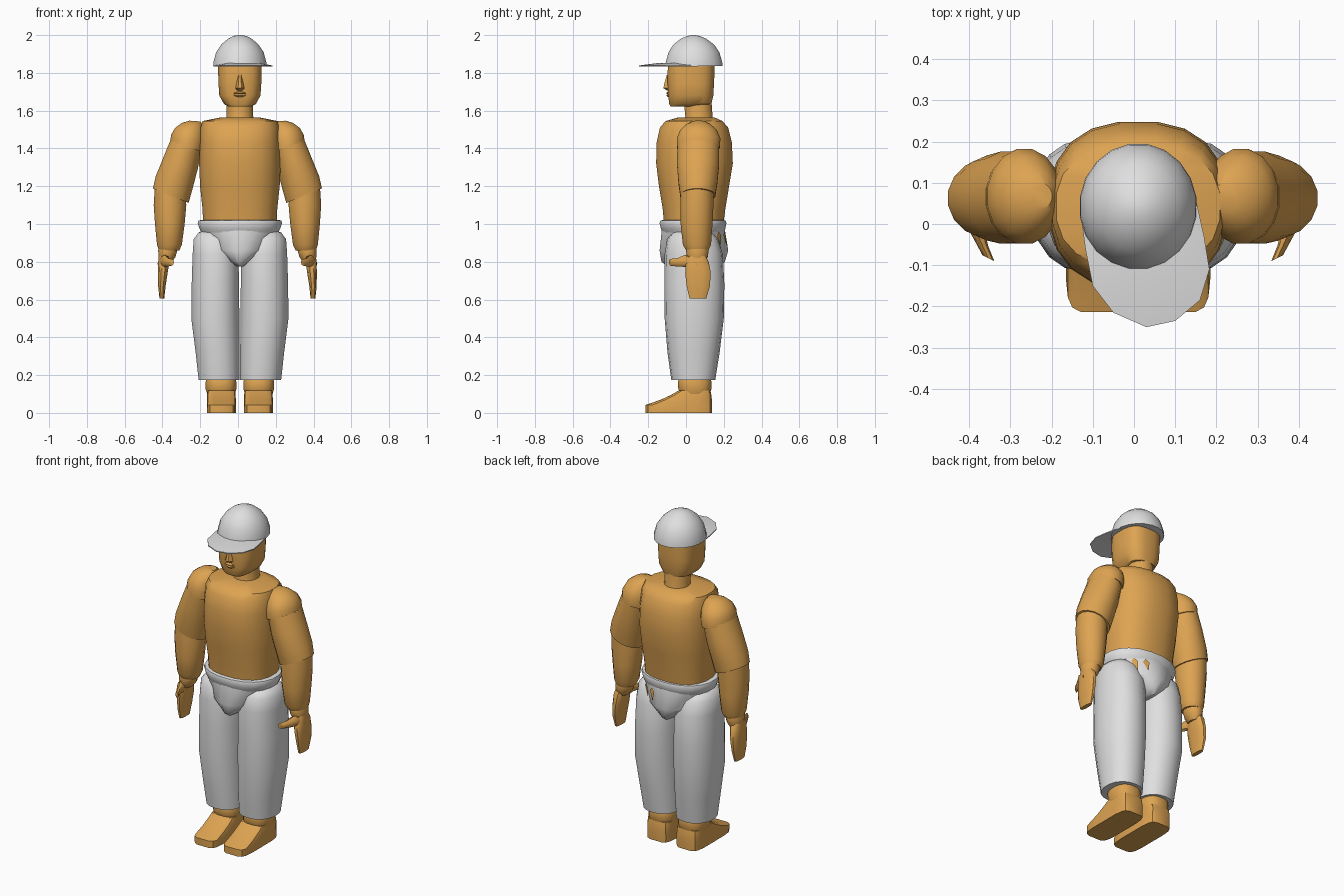
import bpy, bmesh, math
from mathutils import Vector


def material(name, rgb):
    m = bpy.data.materials.new(name)
    m.diffuse_color = (*rgb, 1)
    return m


SKIN = material("tan skin", (0.73, 0.37, 0.085))
CLOTH = material("white cloth", (0.74, 0.74, 0.74))


def finish(name, bm, mat, angle=38):
    bmesh.ops.recalc_face_normals(bm, faces=bm.faces)
    me = bpy.data.meshes.new(name)
    bm.to_mesh(me)
    bm.free()
    me.materials.append(mat)
    ob = bpy.data.objects.new(name, me)
    bpy.context.collection.objects.link(ob)
    bpy.ops.object.select_all(action='DESELECT')
    ob.select_set(True)
    bpy.context.view_layer.objects.active = ob
    bpy.ops.object.shade_smooth_by_angle(angle=math.radians(angle))
    return ob


def loft(name, rings, mat, side=1, mid=0.01, n=16, p=2.0, angle=38):
    """Skin rings (x, z, half width, y front, y back, tilt); p squares the section."""
    bm = bmesh.new()
    loops = []
    for x, z, w, y0, y1, *tilt in rings:
        t = math.radians(tilt[0]) if tilt else 0
        loop = []
        for i in range(n):
            a = 2 * math.pi * (i + 0.5) / n
            c, s = math.cos(a), math.sin(a)
            u = w * math.copysign(abs(c) ** (2 / p), c)
            v = (y0 + y1) / 2 + (y1 - y0) / 2 * math.copysign(abs(s) ** (2 / p), s)
            loop.append(bm.verts.new((mid + side * (x + u * math.cos(t)), v, z + u * math.sin(t))))
        loops.append(loop)
    for a, b in zip(loops, loops[1:]):
        for i in range(n):
            j = (i + 1) % n
            bm.faces.new((a[i], a[j], b[j], b[i]))
    bm.faces.new(loops[0])
    bm.faces.new(loops[-1])
    return finish(name, bm, mat, angle)


# Torso and neck
loft("torso", [(0, 0.97, 0.195, -0.115, 0.195), (0, 1.08, 0.2, -0.125, 0.21),
               (0, 1.2, 0.213, -0.145, 0.23), (0, 1.32, 0.218, -0.16, 0.25),
               (0, 1.43, 0.215, -0.158, 0.245), (0, 1.51, 0.21, -0.14, 0.225),
               (0, 1.545, 0.2, -0.11, 0.195), (0, 1.565, 0.1, -0.04, 0.15)],
     SKIN, n=20, p=2.4)
loft("neck", [(0, 1.53, 0.078, -0.02, 0.15), (0, 1.57, 0.072, -0.005, 0.142),
              (0, 1.67, 0.07, -0.015, 0.135)], SKIN)

# Head with nose and lips
loft("head", [(0, 1.622, 0.062, -0.083, 0.05), (0, 1.635, 0.085, -0.09, 0.135),
              (0, 1.68, 0.11, -0.095, 0.146), (0, 1.74, 0.114, -0.098, 0.149),
              (0, 1.80, 0.116, -0.1, 0.152), (0, 1.87, 0.116, -0.09, 0.15)],
     SKIN, n=20, p=2.9)
loft("nose", [(0, 1.708, 0.018, -0.105, -0.06), (0, 1.72, 0.026, -0.122, -0.06),
              (0, 1.75, 0.018, -0.115, -0.06), (0, 1.79, 0.013, -0.103, -0.06)], SKIN, n=8)
loft("lips", [(0, 1.672, 0.02, -0.098, -0.07), (0, 1.681, 0.035, -0.106, -0.07),
              (0, 1.687, 0.038, -0.1, -0.07), (0, 1.693, 0.035, -0.107, -0.07),
              (0, 1.702, 0.015, -0.098, -0.07)], SKIN, n=8)

# Cap crown
loft("cap_crown", [(0, 1.836, 0.143, -0.113, 0.196), (0, 1.86, 0.141, -0.108, 0.193),
                   (0, 1.91, 0.127, -0.094, 0.178), (0, 1.95, 0.1, -0.068, 0.15),
                   (0, 1.98, 0.065, -0.03, 0.11), (0, 1.995, 0.035, 0.005, 0.075),
                   (0, 2.0, 0.012, 0.03, 0.05)], CLOTH, n=20)

# Cap brim: thin arched slab turned slightly to one side
outline = [(-0.13, 0.03), (-0.118, -0.06), (-0.1, -0.15), (-0.05, -0.215), (0.03, -0.25),
           (0.1, -0.235), (0.16, -0.185), (0.183, -0.11), (0.17, -0.03), (0.15, 0.06)]
bm = bmesh.new()
rim = [bm.verts.new((x, y, 1.833)) for x, y in outline]
inner = [bm.verts.new((0.02 + (x - 0.02) * 0.6, y * 0.6, 1.846)) for x, y in outline]
for i in range(len(rim) - 1):
    bm.faces.new((rim[i], rim[i + 1], inner[i + 1], inner[i]))
bm.faces.new(inner)
bmesh.ops.recalc_face_normals(bm, faces=bm.faces)
geom = bmesh.ops.extrude_face_region(bm, geom=bm.faces[:])["geom"]
for v in geom:
    if isinstance(v, bmesh.types.BMVert):
        v.co.z += 0.006
finish("cap_brim", bm, CLOTH)

# Hips and waistband
HIP_LOW, HIP_TOP = (0, 0.86, 0.165, -0.142, 0.226), (0, 0.97, 0.213, -0.13, 0.208)
loft("hips", [(0, 0.775, 0.02, -0.1, 0.18), (0, 0.8, 0.065, -0.132, 0.208),
              HIP_LOW, HIP_TOP], CLOTH, n=20)
loft("waistband", [(0, 0.955, 0.206, -0.125, 0.2), (0, 0.975, 0.216, -0.135, 0.21),
                   (0, 1.005, 0.226, -0.142, 0.216), (0, 1.018, 0.222, -0.138, 0.212),
                   (0, 1.022, 0.205, -0.12, 0.195)], CLOTH, n=20, p=2.2)

# Small skin-coloured tears at the back of the hips
for k, deg in enumerate((50, 69)):
    bm = bmesh.new()
    verts = []
    for da, z in ((-6, 0.94), (0, 0.96), (5, 0.94), (0, 0.885)):
        f = (z - HIP_LOW[1]) / (HIP_TOP[1] - HIP_LOW[1])
        w, y0, y1 = (HIP_LOW[i] * (1 - f) + HIP_TOP[i] * f for i in (2, 3, 4))
        a = math.radians(deg + da)
        verts.append(bm.verts.new((0.01 + (w + 0.005) * math.cos(a),
                                   (y0 + y1) / 2 + ((y1 - y0) / 2 + 0.005) * math.sin(a), z)))
    bm.faces.new(verts)
    finish(f"hip_tear_{k + 1}", bm, SKIN)

for side, tag in ((-1, "right"), (1, "left")):
    # Baggy trouser leg
    loft("trouser_leg_" + tag,
         [(0.11, 0.175, 0.11, -0.078, 0.155), (0.118, 0.32, 0.118, -0.098, 0.178),
          (0.13, 0.5, 0.129, -0.113, 0.2), (0.13, 0.68, 0.127, -0.115, 0.203),
          (0.129, 0.84, 0.123, -0.113, 0.195), (0.132, 0.92, 0.114, -0.1, 0.17),
          (0.135, 0.955, 0.085, -0.07, 0.14), (0.135, 0.968, 0.05, -0.03, 0.1)],
         CLOTH, side, n=18, p=2.2)
    # Ankle and square-toed foot
    loft("ankle_" + tag, [(0.1, 0.1, 0.074, -0.03, 0.125), (0.1, 0.125, 0.082, -0.042, 0.136),
                          (0.1, 0.165, 0.082, -0.044, 0.136), (0.1, 0.2, 0.075, -0.03, 0.125)],
         SKIN, side, p=2.5)
    loft("foot_" + tag, [(0.098, 0, 0.077, -0.215, 0.14), (0.098, 0.042, 0.078, -0.215, 0.14),
                         (0.098, 0.07, 0.077, -0.135, 0.138), (0.098, 0.095, 0.076, -0.08, 0.135),
                         (0.098, 0.118, 0.074, -0.04, 0.13)], SKIN, side, p=5, angle=30)

    # Arm pieces: shoulder cap, upper arm, forearm, hand
    arm = dict(side=side, mid=-0.003)
    loft("shoulder_" + tag,
         [(0.268, 1.405, 0.093, -0.05, 0.182, 15), (0.262, 1.45, 0.094, -0.05, 0.184, 13),
          (0.252, 1.495, 0.081, -0.033, 0.165, 10), (0.238, 1.528, 0.058, 0.0, 0.13, 7),
          (0.225, 1.545, 0.03, 0.035, 0.1, 4)], SKIN, **arm)
    loft("upper_arm_" + tag,
         [(0.272, 1.42, 0.088, -0.047, 0.178, 15), (0.302, 1.32, 0.098, -0.05, 0.178, 17),
          (0.335, 1.22, 0.105, -0.042, 0.168, 19), (0.353, 1.15, 0.104, -0.032, 0.157, 22)],
         SKIN, **arm)
    loft("forearm_" + tag,
         [(0.357, 1.19, 0.082, -0.03, 0.15), (0.357, 1.1, 0.088, -0.032, 0.147),
          (0.358, 1.0, 0.08, -0.03, 0.142), (0.36, 0.89, 0.067, -0.018, 0.134),
          (0.362, 0.86, 0.055, 0.0, 0.12)], SKIN, **arm)
    loft("wrist_" + tag, [(0.368, 0.91, 0.045, 0.01, 0.11), (0.369, 0.86, 0.052, 0.0, 0.12),
                          (0.373, 0.825, 0.046, 0.005, 0.115), (0.38, 0.795, 0.03, 0.02, 0.1)],
         SKIN, n=14, **arm)
    loft("hand_" + tag,
         [(0.385, 0.84, 0.03, 0.02, 0.1), (0.39, 0.80, 0.03, -0.002, 0.122),
          (0.395, 0.74, 0.026, -0.006, 0.133), (0.4, 0.67, 0.02, 0.002, 0.128),
          (0.4, 0.605, 0.013, 0.018, 0.108)], SKIN, n=12, p=2.6, **arm)
    # Thumb reaching forward and inward
    bm = bmesh.new()
    path = [((0.395, 0.05, 0.79), 0.035), ((0.385, -0.005, 0.805), 0.032),
            ((0.368, -0.045, 0.797), 0.022), ((0.35, -0.083, 0.797), 0.018)]
    rows = []
    for (x, y, z), r in path:
        rows.append([bm.verts.new((-0.003 + side * (x + 0.8 * r * math.cos(a)),
                                   y + 0.4 * r * math.cos(a), z + r * math.sin(a)))
                     for a in (2 * math.pi * i / 8 for i in range(8))])
    for a, b in zip(rows, rows[1:]):
        for i in range(8):
            bm.faces.new((a[i], a[(i + 1) % 8], b[(i + 1) % 8], b[i]))
    bm.faces.new(rows[0])
    bm.faces.new(rows[-1])
    finish("thumb_" + tag, bm, SKIN)
